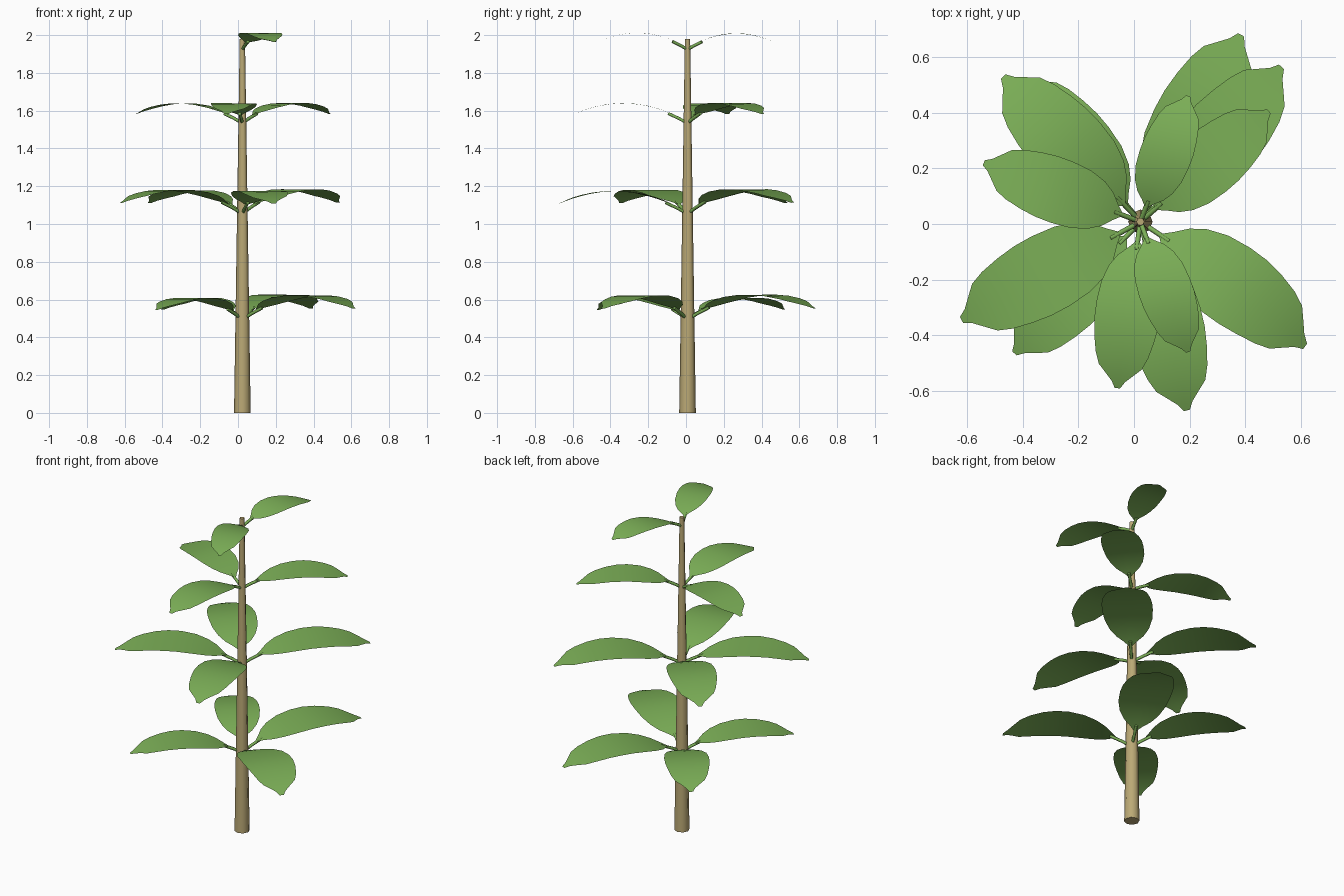
import bpy, math
from mathutils import Vector

if "Cube" in bpy.data.objects:
    bpy.data.objects.remove(bpy.data.objects["Cube"])

CX, CY = 0.023, 0.008


def material(name, rgb):
    m = bpy.data.materials.new(name)
    m.diffuse_color = (*rgb, 1)
    m.use_nodes = True
    m.node_tree.nodes["Principled BSDF"].inputs["Base Color"].default_value = m.diffuse_color
    return m


green = material("leaf_green", (0.20, 0.43, 0.095))
wood = material("stem_wood", (0.50, 0.40, 0.18))

# Tapered stem
bpy.ops.mesh.primitive_cone_add(vertices=8, radius1=0.044, radius2=0.014,
                                depth=1.98, location=(CX, CY, 0.99))
stem = bpy.context.object
stem.name = "stem"
stem.data.materials.append(wood)
bpy.ops.object.shade_smooth_by_angle(angle=math.radians(60))

# Blade half outline: (position along leaf, half width), relative to leaf length
OUTLINE = [(0.12, 0.012), (0.16, 0.05), (0.21, 0.105), (0.28, 0.15), (0.38, 0.182),
           (0.50, 0.194), (0.60, 0.193), (0.70, 0.18), (0.80, 0.158), (0.87, 0.13),
           (0.915, 0.085), (0.96, 0.04), (1.0, 0.016)]


def arch(u):
    return 0.58 * u - 0.51 * u * u


def leaf(name, z, tip, bend=None, skew=0.0):
    """Arched leaf from the stem to the tip; bend is the compass angle of the arch."""
    reach = Vector((tip[0] - CX, tip[1] - CY))
    length = reach.length
    d = reach / length
    n = Vector((-d.y, d.x))
    b = d if bend is None else Vector((math.cos(math.radians(bend)),
                                       math.sin(math.radians(bend))))
    span = reach.dot(b)

    def point(u, w):
        p = (d * u + n * (w + skew * (u ** 4 - u))) * length
        return (CX + p.x, CY + p.y, z + length * arch(p.dot(b) / span))

    verts, faces = [], []
    for u, w in OUTLINE:
        verts += [point(u, -w), point(u, 0), point(u, w)]
    for i in range(len(OUTLINE) - 1):
        for k in (0, 1):
            a = i * 3 + k
            faces.append((a, a + 3, a + 4, a + 1))
    me = bpy.data.meshes.new(name)
    me.from_pydata(verts, [], faces)
    me.polygons.foreach_set("use_smooth", [True] * len(faces))
    me.materials.append(green)
    bpy.context.collection.objects.link(bpy.data.objects.new(name, me))

    # Thin stalk joining the blade to the stem
    cu = bpy.data.curves.new(name + "_stalk", 'CURVE')
    cu.dimensions = '3D'
    cu.bevel_depth = 0.009
    cu.bevel_resolution = 1
    cu.use_fill_caps = True
    sp = cu.splines.new('POLY')
    sp.points.add(2)
    for pt, u in zip(sp.points, (0.0, 0.08, 0.17)):
        x, y, h = point(u, 0)
        pt.co = (x, y, h - 0.006, 1)
    cu.materials.append(green)
    bpy.context.collection.objects.link(bpy.data.objects.new(name + "_stalk", cu))


# Whorls of leaves: height, then (tip, arch angle, skew) for each leaf
WHORLS = [
    ("lower", 0.50, [((0.615, -0.44), -40, -0.06), ((0.385, 0.68), 58, 0),
                     ((-0.43, -0.465), 225, 0), ((-0.40, 0.52), 130, 0)]),
    ("middle", 1.06, [((-0.62, -0.345), None, 0), ((-0.47, 0.53), 135, 0),
                      ((0.53, 0.565), 45, 0.03), ((0.19, -0.67), 276, 0)]),
    ("upper", 1.54, [((-0.54, 0.22), 165, 0), ((0.485, 0.405), 35, 0),
                     ((-0.06, -0.59), 269, 0)]),
    ("top", 1.93, [((0.195, -0.46), 270, 0), ((0.195, 0.46), 90, 0)]),
]
for tier, z, leaves in WHORLS:
    for i, (tip, bend, skew) in enumerate(leaves):
        leaf(f"{tier}_leaf_{i + 1}", z, tip, bend, skew)
